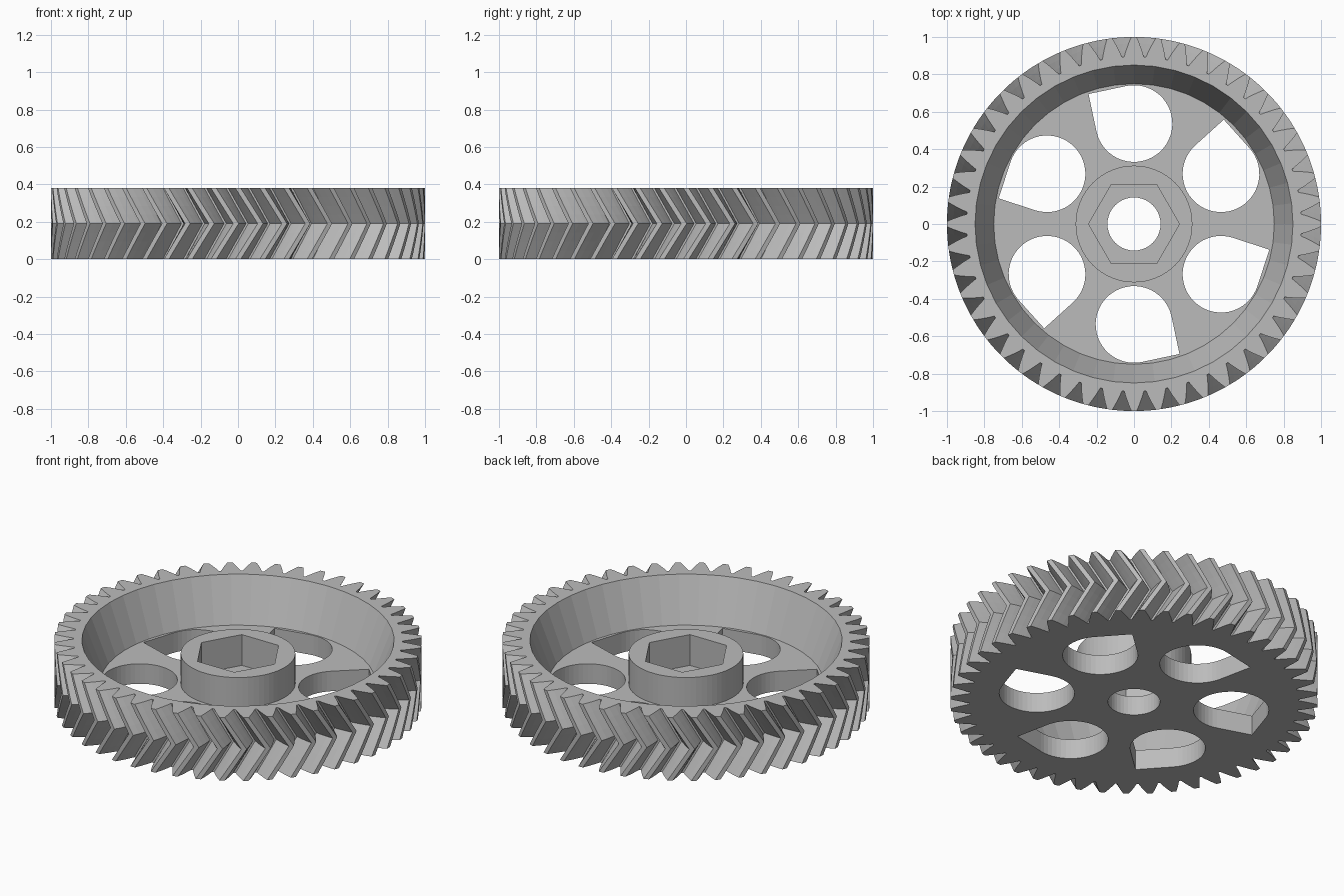
import bpy
import bmesh
from math import cos, sin, pi, radians, sqrt

cube = bpy.data.objects.get("Cube")
if cube:
    bpy.data.objects.remove(cube, do_unlink=True)

HEIGHT = 0.38
TEETH = 48
TWIST = 0.12       # rotation of the mid plane against both faces
SLICES = 4         # layers in each half of the herringbone
WEB_TOP = 0.12
HUB_TOP = 0.30

grey = bpy.data.materials.new("light_grey")
grey.use_nodes = True
grey.diffuse_color = (0.5, 0.5, 0.5, 1)
grey.node_tree.nodes["Principled BSDF"].inputs["Base Color"].default_value = (0.5, 0.5, 0.5, 1)


def polar(r, a):
    return (r * cos(a), r * sin(a))


def circle(r, sides):
    return [polar(r, 2 * pi * i / sides) for i in range(sides)]


def loft(name, layers):
    """Closed solid through a stack of (outline, z) layers."""
    bm = bmesh.new()
    rings = [[bm.verts.new((x, y, z)) for x, y in pts] for pts, z in layers]
    n = len(rings[0])
    for low, high in zip(rings, rings[1:]):
        for i in range(n):
            j = (i + 1) % n
            bm.faces.new((low[i], low[j], high[j], high[i]))
    bm.faces.new(rings[0][::-1])
    bm.faces.new(rings[-1])
    bmesh.ops.recalc_face_normals(bm, faces=bm.faces[:])
    mesh = bpy.data.meshes.new(name)
    bm.to_mesh(mesh)
    bm.free()
    mesh.materials.append(grey)
    obj = bpy.data.objects.new(name, mesh)
    bpy.context.collection.objects.link(obj)
    return obj


def combine(body, tool, operation):
    """Apply a boolean to the body and discard the tool."""
    mod = body.modifiers.new("cut", "BOOLEAN")
    mod.operation = operation
    mod.solver = "EXACT"
    mod.object = tool
    tool.hide_render = True
    bpy.context.view_layer.objects.active = body
    bpy.ops.object.modifier_apply(modifier=mod.name)
    bpy.data.objects.remove(tool, do_unlink=True)


# Tooth outline: rounded flanks, narrow flat tips
pitch = 2 * pi / TEETH
flank = [(0.895, 0.45), (0.925, 0.36), (0.965, 0.23), (1.0, 0.11)]
tooth = [(r, -w) for r, w in flank] + [(r, w) for r, w in reversed(flank)]


def gear_outline(turn):
    return [polar(r, turn + (k + w) * pitch) for k in range(TEETH) for r, w in tooth]


# Herringbone body, twisting out to the mid plane and back
layers = []
for i in range(2 * SLICES + 1):
    t = i / (2 * SLICES)
    layers.append((gear_outline(TWIST * (1 - abs(2 * t - 1))), HEIGHT * t))
gear = loft("herringbone_gear", layers)

# Conical recess inside the rim
slope = (0.85 - 0.75) / (HEIGHT - WEB_TOP)
over = HEIGHT + 0.05
recess = loft("recess_cutter", [(circle(0.75, 48), WEB_TOP),
                                (circle(0.85 + 0.05 * slope, 48), over)])
combine(gear, recess, "DIFFERENCE")

# Raised hub
hub = loft("hub", [(circle(0.312, 64), WEB_TOP / 2), (circle(0.312, 64), HUB_TOP)])
combine(gear, hub, "UNION")

# Teardrop lightening holes
HOLE_R = 0.205
point_dir = radians(147)
for k in range(6):
    turn = k * pi / 3
    cx, cy = polar(0.537, pi / 2 + turn)
    aim = point_dir + turn
    arc = [polar(HOLE_R, aim + pi / 4 + i * 1.5 * pi / 36) for i in range(37)]
    shape = [(cx + x, cy + y) for x, y in arc + [polar(HOLE_R * sqrt(2), aim)]]
    hole = loft("hole_cutter", [(shape, -0.1), (shape, over)])
    combine(gear, hole, "DIFFERENCE")

# Hexagonal nut pocket and shaft bore
for sides, radius, bottom in ((6, 0.243, 0.115), (40, 0.142, -0.1)):
    outline = circle(radius, sides)
    combine(gear, loft("bore_cutter", [(outline, bottom), (outline, over)]), "DIFFERENCE")
